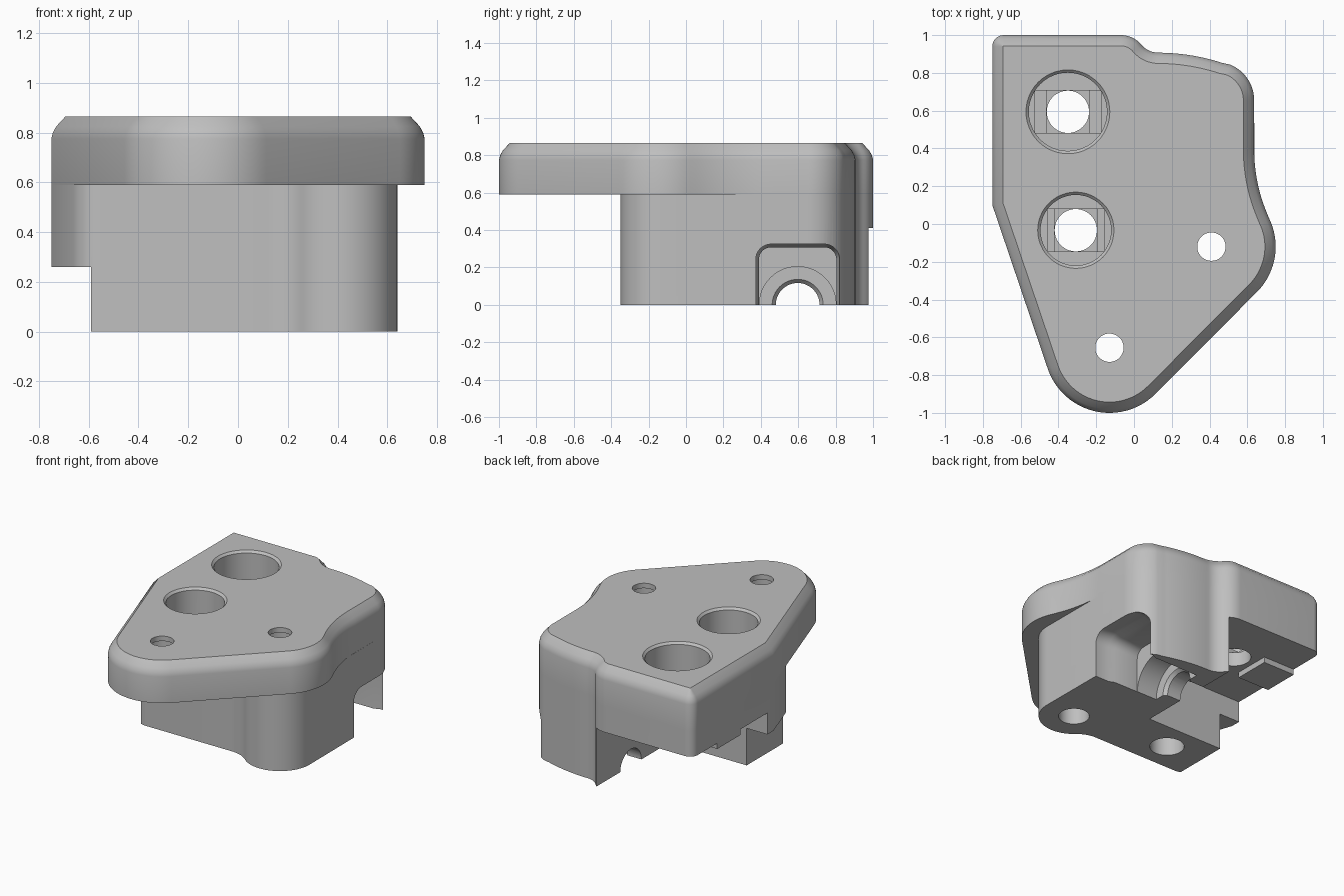
import bpy, bmesh
from math import sin, cos, radians
from mathutils import Vector, Matrix

cube = bpy.data.objects.get("Cube")
if cube:
    bpy.data.objects.remove(cube, do_unlink=True)

grey = bpy.data.materials.new("plain grey")
grey.use_nodes = True
GREY = (0.52, 0.52, 0.52, 1)
grey.diffuse_color = GREY
grey.node_tree.nodes["Principled BSDF"].inputs["Base Color"].default_value = GREY


def make(name, bm):
    bmesh.ops.recalc_face_normals(bm, faces=bm.faces)
    me = bpy.data.meshes.new(name)
    bm.to_mesh(me)
    bm.free()
    ob = bpy.data.objects.new(name, me)
    bpy.context.collection.objects.link(ob)
    me.materials.append(grey)
    return ob


def arc(cx, cy, r, a0, a1, n=12):
    angles = [radians(a0 + (a1 - a0) * i / n) for i in range(n + 1)]
    return [Vector((cx + r * cos(a), cy + r * sin(a))) for a in angles]


def inset(pts, d):
    """Move a counter-clockwise outline inwards with mitred corners."""
    out = []
    for i, p in enumerate(pts):
        a = (p - pts[i - 1]).normalized()
        b = (pts[(i + 1) % len(pts)] - p).normalized()
        na, nb = Vector((-a.y, a.x)), Vector((-b.y, b.x))
        out.append(p + (na + nb) * d / (1 + na.dot(nb)))
    return out


def loft(name, pts, rings):
    """Stack the outline at each (inset, z) and cap both ends."""
    bm = bmesh.new()
    loops = [[bm.verts.new((p.x, p.y, z)) for p in inset(pts, d)] for d, z in rings]
    for lo, hi in zip(loops, loops[1:]):
        for i in range(len(pts)):
            j = (i + 1) % len(pts)
            bm.faces.new((lo[i], lo[j], hi[j], hi[i]))
    bm.faces.new(loops[0][::-1])
    bm.faces.new(loops[-1])
    return make(name, bm)


def box(name, x0, x1, y0, y1, z0, z1):
    bm = bmesh.new()
    size = Matrix.Diagonal((x1 - x0, y1 - y0, z1 - z0, 1))
    place = Matrix.Translation(((x0 + x1) / 2, (y0 + y1) / 2, (z0 + z1) / 2))
    bmesh.ops.create_cube(bm, size=1, matrix=place @ size)
    return make(name, bm)


def rod(start, axis, length, r0, r1=None):
    """Round cutter from a start point along X or Z."""
    bm = bmesh.new()
    turn = Matrix.Rotation(radians(90), 4, "Y") if axis == "X" else Matrix()
    m = Matrix.Translation(start) @ turn @ Matrix.Translation((0, 0, length / 2))
    bmesh.ops.create_cone(bm, cap_ends=True, segments=48, radius1=r0,
                          radius2=r0 if r1 is None else r1, depth=length, matrix=m)
    return make("cutter", bm)


def carve(ob, cutters):
    for c in cutters:
        c.hide_render = True
        mod = ob.modifiers.new("cut", "BOOLEAN")
        mod.operation, mod.solver, mod.object = "DIFFERENCE", "EXACT", c
    bpy.context.view_layer.update()
    done = ob.evaluated_get(bpy.context.evaluated_depsgraph_get())
    me = bpy.data.meshes.new_from_object(done)
    ob.modifiers.clear()
    ob.data = me


TOP, SPLIT = 0.865, 0.59
LUG_A, LUG_B = (0.41, -0.12), (-0.13, -0.655)

# Rear half of the outline, shared by plate and body
rear = (arc(0.432, 0.655, 0.204, 0, 68) + arc(0.1256, -0.193, 1.1, 72, 89)
        + arc(0.13, 1.027, 0.12, 268, 222, 8) + arc(-0.069, 0.86, 0.14, 45, 90, 8)
        + arc(-0.69, 0.94, 0.06, 90, 180, 8) + [Vector((-0.75, 0.1))])

# Upper plate wraps round the two screw lugs
plate_outline = (arc(*LUG_B, 0.345, 199, 315, 24) + arc(*LUG_A, 0.34, 315, 385, 20)
                 + arc(1.516, 0.396, 0.88, 203, 180) + rear)
plate = loft("upper_plate", plate_outline,
             [(0, SPLIT), (0, 0.775), (0.006, 0.8), (0.02, 0.825), (0.057, TOP)])

# Lower body follows the rear outline and one lug
body_outline = ([Vector((-0.75, 0.1))] + arc(-0.547, -0.12, 0.12, 199, 270, 8)
                + arc(0.123, -0.44, 0.2, 90, 50) + arc(*LUG_A, 0.23, 231, 360, 24) + rear[:-1])
body = loft("lower_body", body_outline, [(0, 0), (0, SPLIT)])


# Counterbored bolt holes with stepped floors
def bolt_hole(x, y, r, floor):
    chord = (r * r - 0.11 ** 2) ** 0.5
    return [rod((x, y, floor), "Z", 1, r),
            rod((x, y, TOP - 0.015), "Z", 0.03, r, r + 0.03),
            box("cutter", x - chord, x + chord, y - 0.112, y + 0.112, floor - 0.02, floor + 0.01),
            box("cutter", x - 0.112, x + 0.112, y - 0.112, y + 0.112, floor - 0.04, floor),
            rod((x, y, -0.1), "Z", 1.2, 0.112)]


holes = bolt_hole(-0.35, 0.594, 0.207, 0.55) + bolt_hole(-0.308, -0.033, 0.187, 0.5)

# Screw holes, wider below a thin top skin
for x, y in (LUG_A, LUG_B):
    holes += [rod((x, y, 0.4), "Z", 0.7, 0.075), rod((x, y, -0.1), "Z", 0.93, 0.1)]

# Rear pocket and side step under the body
pocket = [box("cutter", -1, 0.01, 0.17, 1.3, -0.2, 0.41),
          box("cutter", -1, -0.59, -0.8, 0.2, -0.2, 0.26)]

# Side channel: rounded notch with a flared mouth, seat and through bore
AXIS = 0.597
notch_shape = ([Vector((AXIS - 0.212, -0.2)), Vector((AXIS + 0.212, -0.2))]
               + arc(AXIS + 0.142, 0.243, 0.07, 0, 90, 8)
               + arc(AXIS - 0.142, 0.243, 0.07, 90, 180, 8))
notch = loft("cutter", notch_shape, [(0.005, 0.3), (0.005, 0.49), (-0.012, 0.53), (-0.012, 1)])
notch.data.transform(Matrix(((0, 0, 1, 0), (1, 0, 0, 0), (0, 1, 0, 0), (0, 0, 0, 1))))
channel = [notch, rod((0.14, AXIS, 0), "X", 0.3, 0.205),
           rod((-0.1, AXIS, 0), "X", 0.4, 0.117),
           rod((0.11, AXIS, 0), "X", 0.04, 0.111, 0.145)]

carve(plate, holes)
carve(body, holes + pocket + channel)
for c in holes + pocket + channel:
    bpy.data.objects.remove(c, do_unlink=True)

# Clamp pad hanging from the pocket ceiling
pad = box("clamp_pad", -0.75, -0.5, 0.465, 0.725, 0.37, 0.41)

for ob in (plate, body, pad):
    bpy.ops.object.select_all(action="DESELECT")
    ob.select_set(True)
    bpy.context.view_layer.objects.active = ob
    bpy.ops.object.shade_smooth_by_angle(angle=radians(30))
